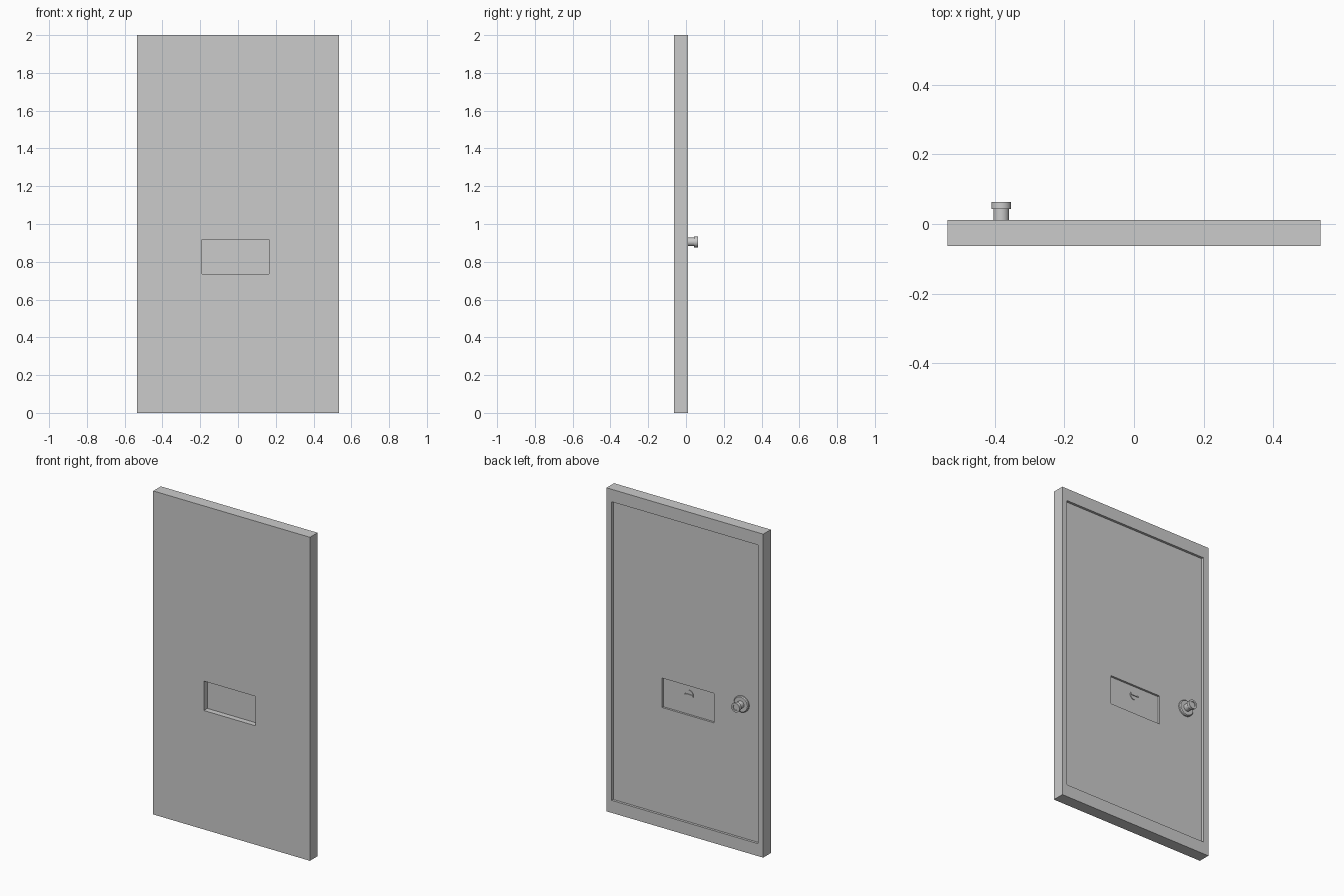
import bpy, bmesh, math

if "Cube" in bpy.data.objects:
    bpy.data.objects.remove(bpy.data.objects["Cube"])

FRONT, BACK, PANEL = -0.0625, 0.0115, -0.0035   # y of front face, back rim, sunken back panel
HOLE = (-0.19, 0.165, 0.735, 0.917)             # letter slot x0, x1, z0, z1


def finish(bm, name):
    bmesh.ops.recalc_face_normals(bm, faces=bm.faces)
    mesh = bpy.data.meshes.new(name)
    bm.to_mesh(mesh)
    bm.free()
    obj = bpy.data.objects.new(name, mesh)
    bpy.context.collection.objects.link(obj)
    return obj


def box(name, x0, x1, y0, y1, z0, z1):
    bm = bmesh.new()
    bmesh.ops.create_cube(bm, size=1)
    for v in bm.verts:
        v.co.x = x1 if v.co.x > 0 else x0
        v.co.y = y1 if v.co.y > 0 else y0
        v.co.z = z1 if v.co.z > 0 else z0
    return finish(bm, name)


def rect_rings(name, rings):
    """Closed skin through a cycle of rectangles (x0, x1, z0, z1), y."""
    bm = bmesh.new()
    loops = [[bm.verts.new((x, y, z)) for x, z in ((x0, z0), (x1, z0), (x1, z1), (x0, z1))]
             for (x0, x1, z0, z1), y in rings]
    for a, b in zip(loops, loops[1:] + loops[:1]):
        for i in range(4):
            j = (i + 1) % 4
            bm.faces.new((a[i], a[j], b[j], b[i]))
    return finish(bm, name)


def lathe(name, profile, x, z, sides=32):
    """Revolve (radius, y) points round the y axis, capped at both ends."""
    bm = bmesh.new()
    loops = []
    for r, y in profile:
        loops.append([bm.verts.new((x + r * math.cos(math.tau * i / sides), y,
                                    z + r * math.sin(math.tau * i / sides)))
                      for i in range(sides)])
    for a, b in zip(loops, loops[1:]):
        for i in range(sides):
            j = (i + 1) % sides
            bm.faces.new((a[i], a[j], b[j], b[i]))
    bm.faces.new(loops[0])
    bm.faces.new(loops[-1])
    obj = finish(bm, name)
    bpy.context.view_layer.objects.active = obj
    obj.select_set(True)
    bpy.ops.object.shade_smooth_by_angle(angle=math.radians(30))
    obj.select_set(False)
    return obj


# Door leaf: flat front, sunken back panel, slot right through
outer = (-0.536, 0.536, 0, 2)
inset = (-0.500, 0.500, 0.077, 1.923)
rect_rings("door_leaf", [(HOLE, FRONT), (outer, FRONT), (outer, BACK),
                         (inset, BACK), (inset, PANEL), (HOLE, PANEL)])

# Letter slot flap set inside the opening
flap_back = -0.016
box("slot_flap", HOLE[0], HOLE[1], -0.028, flap_back, HOLE[2], HOLE[3])

# Turn latch on the back of the flap
lx, lz = -0.0125, 0.858
lathe("latch_disc", [(0.028, flap_back - 0.004), (0.028, flap_back + 0.004)], lx, lz)
box("latch_grip", lx - 0.026, lx + 0.026, flap_back, flap_back + 0.009, lz - 0.004, lz + 0.004)

# Door knob: rosette, stem and dished head
kx, kz = -0.381, 0.905
lathe("knob_rosette", [(0.05, PANEL - 0.003), (0.05, 0.005), (0.045, 0.0095)], kx, kz)
lathe("knob_stem", [(0.0225, 0.004), (0.0225, 0.045)], kx, kz)
lathe("knob_head", [(0.0285, 0.043), (0.0285, 0.0625), (0.017, 0.0625), (0.017, 0.057)], kx, kz)
